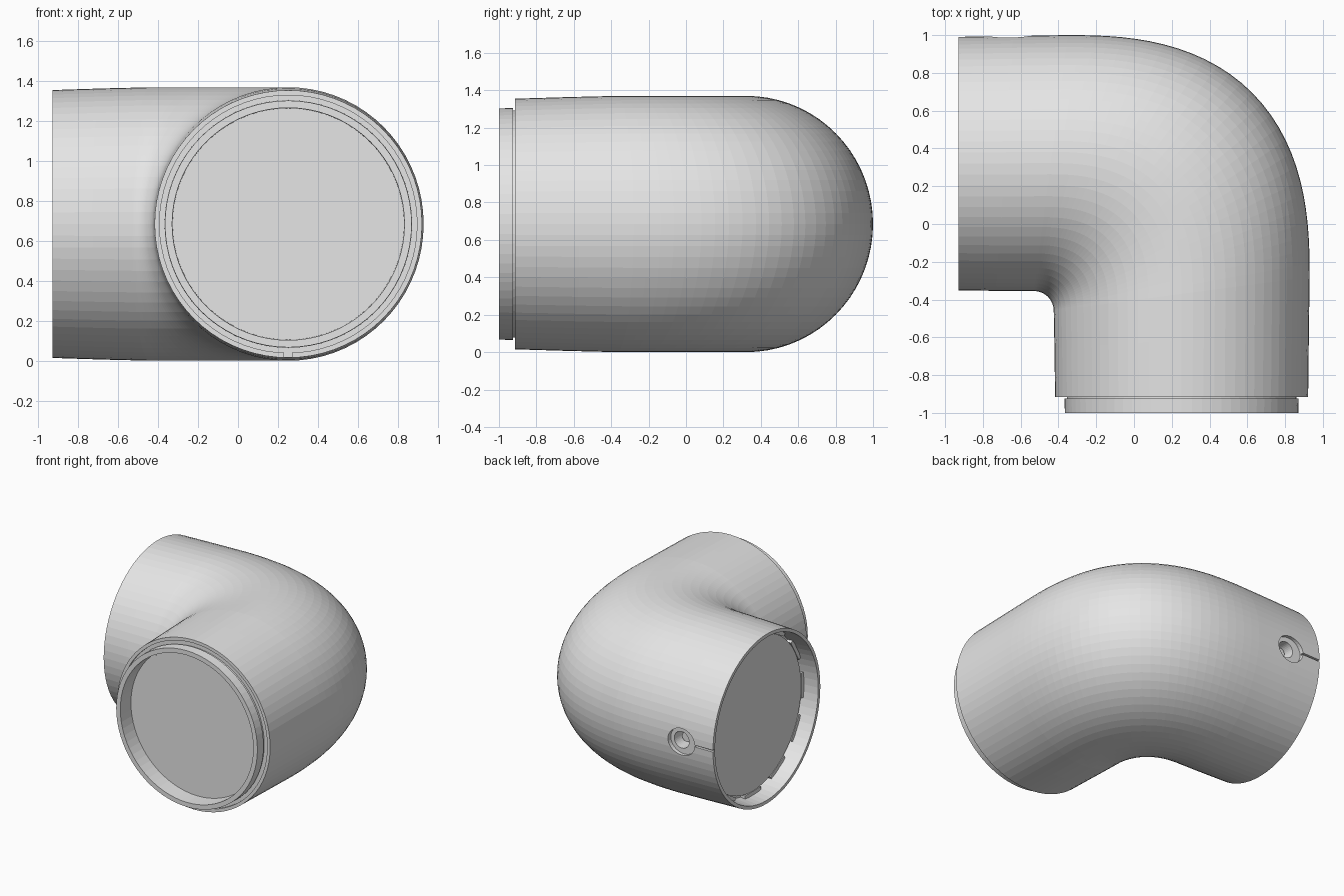
import bpy, bmesh, math
from mathutils import Matrix

if "Cube" in bpy.data.objects:
    bpy.data.objects.remove(bpy.data.objects["Cube"])

N = 72            # sides around the pipe
ZC = 0.685        # height of the pipe axis

grey = bpy.data.materials.new("light grey plastic")
grey.diffuse_color = (0.79, 0.79, 0.79, 1)
grey.use_nodes = True
grey.node_tree.nodes["Principled BSDF"].inputs["Base Color"].default_value = grey.diffuse_color


def make_object(name, bm):
    bmesh.ops.recalc_face_normals(bm, faces=bm.faces)
    me = bpy.data.meshes.new(name)
    bm.to_mesh(me)
    bm.free()
    me.materials.append(grey)
    ob = bpy.data.objects.new(name, me)
    bpy.context.collection.objects.link(ob)
    return ob


def west(x, r):
    """Round section of the arm that runs towards -x."""
    return ((x, 0.32 + r), (x, 0.32 - r), r)


def south(y, r):
    """Round section of the arm that runs towards -y."""
    return ((0.252 + r, y), (0.252 - r, y), r)


# Sections: (outer point, inner point, half height)
sections = [
    # socket end: recessed plate standing in a channel, wall, rim
    west(-0.81, 0.602), west(-0.77, 0.602), west(-0.77, 0.632),
    west(-0.93, 0.645), west(-0.93, 0.671),
    ((-0.64, 0.996), (-0.73, -0.354), 0.679),
]
# bend: large full outer curve (superellipse), tight inner fillet
STEPS = 28
P = 2 / 2.55
for k in range(STEPS + 1):
    t = math.pi / 2 * k / STEPS
    s, c = max(math.sin(t), 0), max(math.cos(t), 0)
    w = math.hypot(s, c)
    # radius of the superellipse in the direction t keeps the steps even
    rad = 1.28 / (s ** 2.55 + c ** 2.55) ** (1 / 2.55)
    sections.append(((-0.35 + rad * s, -0.28 + rad * c),
                     (-0.53 + 0.105 * s, -0.46 + 0.105 * c), 0.685))
sections += [
    ((0.926, -0.57), (-0.421, -0.66), 0.679),
    # spigot end: shoulder, groove, lip, recessed plate
    south(-0.915, 0.67), south(-0.915, 0.645), south(-0.90, 0.645),
    south(-0.90, 0.608), south(-0.925, 0.608), south(-0.925, 0.62),
    south(-1.0, 0.618), south(-1.0, 0.582), south(-0.87, 0.58),
    south(-0.87, 0.565), south(-0.875, 0.565),
]

# Pipe body
bm = bmesh.new()
rings = []
for (ox, oy), (ix, iy), h in sections:
    ring = []
    for j in range(N):
        a = 2 * math.pi * j / N
        f = math.cos(a) / 2
        ring.append(bm.verts.new(((ox + ix) / 2 + f * (ox - ix),
                                  (oy + iy) / 2 + f * (oy - iy),
                                  ZC + h * math.sin(a))))
    rings.append(ring)
for a, b in zip(rings, rings[1:]):
    for j in range(N):
        k = (j + 1) % N
        bm.faces.new((a[j], a[k], b[k], b[j]))
bm.faces.new(rings[0])
bm.faces.new(rings[-1][::-1])
body = make_object("elbow_pipe", bm)


def box(name, center, size):
    bm = bmesh.new()
    bmesh.ops.create_cube(bm, size=1, matrix=Matrix.Translation(center) @
                          Matrix.Diagonal((*size, 1)))
    return make_object(name, bm)


def disc_y(name, center, r, depth, stretch=1.0):
    """Cylinder lying along y."""
    bm = bmesh.new()
    m = (Matrix.Translation(center) @ Matrix.Diagonal((stretch, 1, 1, 1)) @
         Matrix.Rotation(math.pi / 2, 4, 'X'))
    bmesh.ops.create_cone(bm, cap_ends=True, segments=32, radius1=r,
                          radius2=r, depth=depth, matrix=m)
    return make_object(name, bm)


# Screw recess, bore, slit to the rim, and keying notch under the spigot
cutters = [
    disc_y("recess_cutter", (-0.655, 1.01, ZC), 0.105, 0.10, 1.1),
    disc_y("bore_cutter", (-0.635, 0.95, ZC), 0.065, 0.20),
    box("slit_cutter", (-0.84, 1.0, ZC), (0.24, 0.06, 0.014)),
    box("notch_cutter", (0.25, -0.915, 0.035), (0.04, 0.03, 0.034)),
]
bpy.context.view_layer.objects.active = body
for cut in cutters:
    cut.hide_render = True
    mod = body.modifiers.new(cut.name, 'BOOLEAN')
    mod.operation = 'DIFFERENCE'
    mod.solver = 'EXACT'
    mod.object = cut
    bpy.ops.object.modifier_apply(modifier=mod.name)
    bpy.data.objects.remove(cut)

# Screw head at the bottom of the bore
disc_y("screw_head", (-0.635, 0.87, ZC), 0.038, 0.06)

# Locking tabs between the socket plate and its wall
bm = bmesh.new()
for k in range(12):
    a = 2 * math.pi * k / 12
    m = (Matrix.Translation((-0.79, 0.32, ZC)) @ Matrix.Rotation(a, 4, 'X') @
         Matrix.Translation((0, 0.618, 0)) @
         Matrix.Diagonal((0.044, 0.03, 0.2, 1)))
    bmesh.ops.create_cube(bm, size=1, matrix=m)
make_object("socket_tabs", bm)
